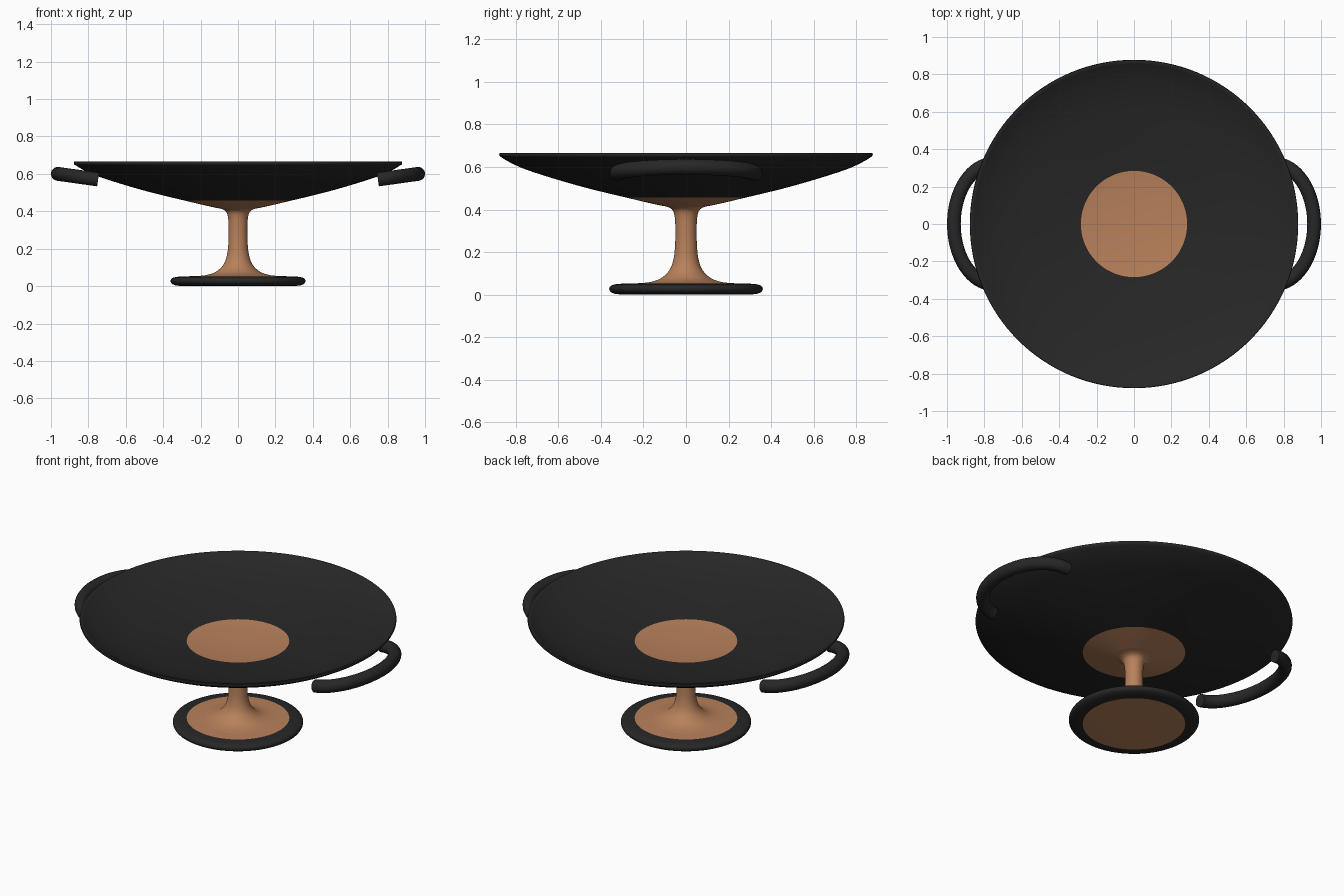
import bpy, bmesh, math
from mathutils import Vector

if "Cube" in bpy.data.objects:
    bpy.data.objects.remove(bpy.data.objects["Cube"])


def material(name, rgb):
    m = bpy.data.materials.new(name)
    m.diffuse_color = (*rgb, 1)
    m.use_nodes = True
    m.node_tree.nodes["Principled BSDF"].inputs["Base Color"].default_value = m.diffuse_color
    return m


BLACK = material("black glaze", (0.02, 0.02, 0.02))
CLAY = material("orange clay", (0.48, 0.22, 0.105))
CLAY_R = 0.284  # everything nearer the axis than this is bare clay


def smooth_path(pts, n=4):
    """Catmull-Rom curve through 2D points."""
    p = [Vector(q) for q in pts]
    p = [2 * p[0] - p[1]] + p + [2 * p[-1] - p[-2]]
    out = []
    for k in range(1, len(p) - 2):
        a, b, c, d = p[k - 1:k + 3]
        for s in range(n):
            t = s / n
            out.append(0.5 * (2 * b + (c - a) * t + (2 * a - 5 * b + 4 * c - d) * t * t
                              + (3 * b - a - 3 * c + d) * t ** 3))
    return [tuple(v) for v in out] + [tuple(pts[-1])]


def finish(bm, name, angle=40):
    me = bpy.data.meshes.new(name)
    bm.to_mesh(me)
    bm.free()
    ob = bpy.data.objects.new(name, me)
    bpy.context.collection.objects.link(ob)
    me.materials.append(BLACK)
    me.materials.append(CLAY)
    bpy.ops.object.select_all(action='DESELECT')
    ob.select_set(True)
    bpy.context.view_layer.objects.active = ob
    bpy.ops.object.shade_smooth_by_angle(angle=math.radians(angle))
    return ob


def lathe(name, profile, seg=128):
    """Spin an (r, z) profile; faces inside CLAY_R become clay."""
    bm = bmesh.new()
    rings = []
    for r, z in profile:
        if r < 1e-5:
            rings.append([bm.verts.new((0, 0, z))] * seg)
        else:
            rings.append([bm.verts.new((r * math.cos(2 * math.pi * j / seg),
                                        r * math.sin(2 * math.pi * j / seg), z))
                          for j in range(seg)])
    for i in range(len(rings) - 1):
        a, b = rings[i], rings[i + 1]
        mid_r = (profile[i][0] + profile[i + 1][0]) / 2
        for j in range(seg):
            k = (j + 1) % seg
            f = bm.faces.new(list(dict.fromkeys((a[j], a[k], b[k], b[j]))))
            f.material_index = 1 if mid_r < CLAY_R else 0
    return finish(bm, name)


# Foot disc with rounded edge
lathe("foot", [(0, 0), (CLAY_R, 0), (0.31, 0.001)]
      + smooth_path([(0.335, 0.004), (0.354, 0.013), (0.361, 0.027),
                     (0.354, 0.041), (0.335, 0.048), (0.31, 0.051)])
      + [(CLAY_R, 0.052), (0.21, 0.054)])

# Flared stem
lathe("stem", smooth_path([(0.21, 0.054), (0.165, 0.06), (0.118, 0.077), (0.078, 0.115),
                           (0.058, 0.17), (0.051, 0.24), (0.05, 0.31), (0.053, 0.365),
                           (0.063, 0.397), (0.085, 0.412), (0.12, 0.419)]))

# Shallow bowl: outside, lip, inside
lathe("bowl", smooth_path([(0.12, 0.419), (0.2, 0.437), (CLAY_R, 0.457), (0.45, 0.497),
                           (0.6, 0.539), (0.75, 0.587), (0.83, 0.623), (0.875, 0.65)])
      + [(0.878, 0.656), (0.876, 0.665), (0.862, 0.665)]
      + smooth_path([(0.855, 0.66), (0.78, 0.625), (0.65, 0.585), (0.45, 0.547),
                     (CLAY_R, 0.522), (0.14, 0.512), (0, 0.509)]))


# Handles: half-elliptical tubes tilted upward
def handle(name, side, n=48, m=20, rad=0.037):
    bm = bmesh.new()
    rings = []
    up = Vector((-0.03 * side, 0, 0.21)).normalized()
    for i in range(n + 1):
        t = -math.pi / 2 + math.pi * i / n
        c = Vector((side * (0.748 + 0.215 * math.cos(t)), 0.322 * math.sin(t),
                    0.57 + 0.03 * math.cos(t)))
        tan = Vector((-side * 0.215 * math.sin(t), 0.322 * math.cos(t),
                      -0.03 * math.sin(t))).normalized()
        out = tan.cross(up).normalized()
        rings.append([bm.verts.new(c + rad * (out * math.cos(2 * math.pi * j / m)
                                              + up * math.sin(2 * math.pi * j / m)))
                      for j in range(m)])
    for a, b in zip(rings, rings[1:]):
        for j in range(m):
            k = (j + 1) % m
            bm.faces.new((a[j], a[k], b[k], b[j]))
    bm.faces.new(rings[0])
    bm.faces.new(rings[-1])
    bmesh.ops.recalc_face_normals(bm, faces=bm.faces)
    return finish(bm, name)


handle("right_handle", 1)
handle("left_handle", -1)
